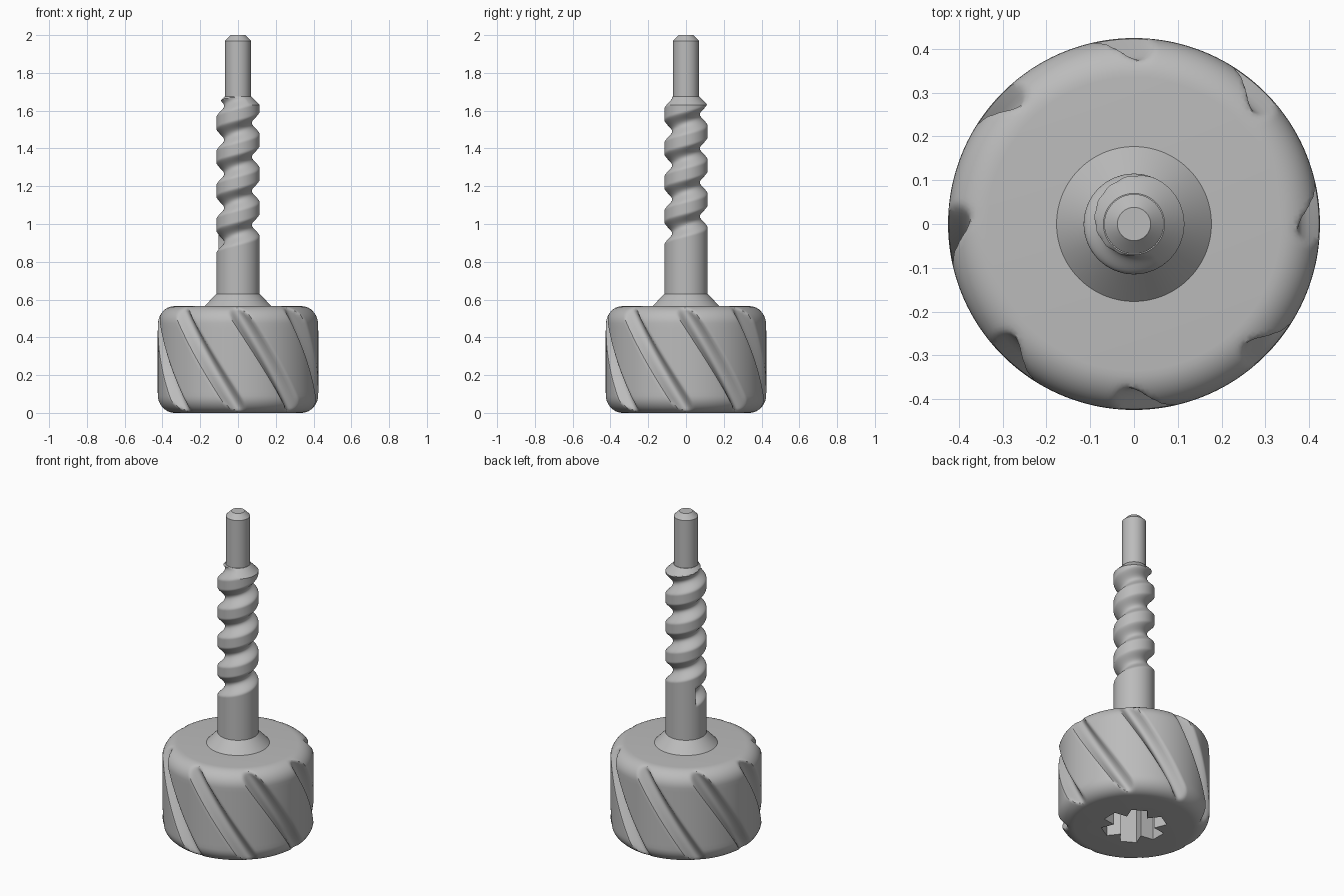
import bpy, bmesh, math
from math import pi, cos, sin, sqrt

cube = bpy.data.objects.get("Cube")
if cube:
    bpy.data.objects.remove(cube)

grey = bpy.data.materials.new("plain grey")
grey.use_nodes = True
COLOUR = (0.5, 0.5, 0.5, 1)
grey.diffuse_color = COLOUR
grey.node_tree.nodes["Principled BSDF"].inputs["Base Color"].default_value = COLOUR


def finish(name, bm):
    bmesh.ops.recalc_face_normals(bm, faces=bm.faces)
    mesh = bpy.data.meshes.new(name)
    bm.to_mesh(mesh)
    bm.free()
    mesh.materials.append(grey)
    obj = bpy.data.objects.new(name, mesh)
    bpy.context.collection.objects.link(obj)
    return obj


def smooth(obj, angle):
    bpy.ops.object.select_all(action="DESELECT")
    obj.select_set(True)
    bpy.context.view_layer.objects.active = obj
    bpy.ops.object.shade_smooth_by_angle(angle=math.radians(angle))


def turned(name, profile, radius, sides, twist=0.0):
    """Revolve (r, z) rows; radius() carves each point, twist shears the columns."""
    bm = bmesh.new()
    rings = []
    for r, z in profile:
        ring = []
        for i in range(sides):
            a = 2 * pi * i / sides + twist * z
            rr = radius(r, z, a)
            ring.append(bm.verts.new((rr * cos(a), rr * sin(a), z)))
        rings.append(ring)
    for low, high in zip(rings, rings[1:]):
        for i in range(sides):
            j = (i + 1) % sides
            bm.faces.new((low[i], low[j], high[j], high[i]))
    bm.faces.new(rings[0][::-1])
    bm.faces.new(rings[-1])
    return finish(name, bm)


# Gripping head: rounded drum with eight slanted flutes
HEAD_R, HEAD_H, FILLET = 0.425, 0.565, 0.09
TWIST = -(pi / 4) / 0.51


def flute(r, z, a):
    d = (a - TWIST * (z - 0.53) + pi / 8) % (pi / 4) - pi / 8
    limit = 0.375 + 3.0 * d * d
    k = 0.016
    h = max(k - abs(r - limit), 0) / k
    return min(r, limit) - h * h * k / 4


arc = [i * pi / 20 for i in range(11)]
core = HEAD_R - FILLET
lower = [(core + FILLET * sin(t), FILLET - FILLET * cos(t)) for t in arc]
upper = [(r, HEAD_H - z) for r, z in reversed(lower)]
wall = [(HEAD_R, FILLET + (HEAD_H - 2 * FILLET) * i / 16) for i in range(1, 16)]
head = turned("grip_head", lower + wall + upper, flute, 240, TWIST)

# Six-lobed socket in the underside
bm = bmesh.new()
outline = []
for k in range(6):
    for r, off in ((0.115, -0.5), (0.185, -0.24), (0.185, 0.24)):
        a = (k + off) * pi / 3
        outline.append((r * cos(a), r * sin(a)))
base = bm.faces.new([bm.verts.new((x, y, -0.1)) for x, y in outline])
top = bmesh.ops.extrude_face_region(bm, geom=[base])["geom"]
bmesh.ops.translate(bm, vec=(0, 0, 0.4), verts=[v for v in top if isinstance(v, bmesh.types.BMVert)])
cutter = finish("socket_cutter", bm)
cutter.hide_render = True
cut = head.modifiers.new("socket", "BOOLEAN")
cut.object = cutter
cut.solver = "EXACT"
bpy.context.view_layer.objects.active = head
bpy.ops.object.modifier_apply(modifier="socket")
bpy.data.objects.remove(cutter)
smooth(head, 35)

# Threaded shank with a flared collar and a chamfered shoulder
PITCH, TOP_Z, SHANK_R = 0.18, 1.625, 0.115
THREAD_START = 0.893


def thread(r, z, a):
    if z < 0.8:
        return r
    axis = TOP_Z + PITCH * (a - pi) / (2 * pi)
    turn = round((z - axis) / PITCH)
    centre = axis + turn * PITCH
    while centre < THREAD_START:
        centre += PITCH
    d = abs(z - centre) / 0.062
    if d >= 1:
        return r
    return min(r, SHANK_R - 0.042 * (0.5 + 0.5 * cos(pi * d)) ** 0.8)


rows = [(0.177, HEAD_H), (SHANK_R, 0.63), (SHANK_R, 0.8)]
rows += [(SHANK_R, 0.8 + 0.83 * i / 140) for i in range(1, 141)]
rows += [(SHANK_R - 0.045 * i / 8, 1.63 + 0.045 * i / 8) for i in range(1, 9)]
shank = turned("threaded_shank", rows, thread, 120)
smooth(shank, 35)

# Plain pin with a chamfered tip
pin = turned("pin_tip", [(0.068, 1.6), (0.068, 1.97), (0.038, 2.0)],
             lambda r, z, a: r, 64)
smooth(pin, 35)
